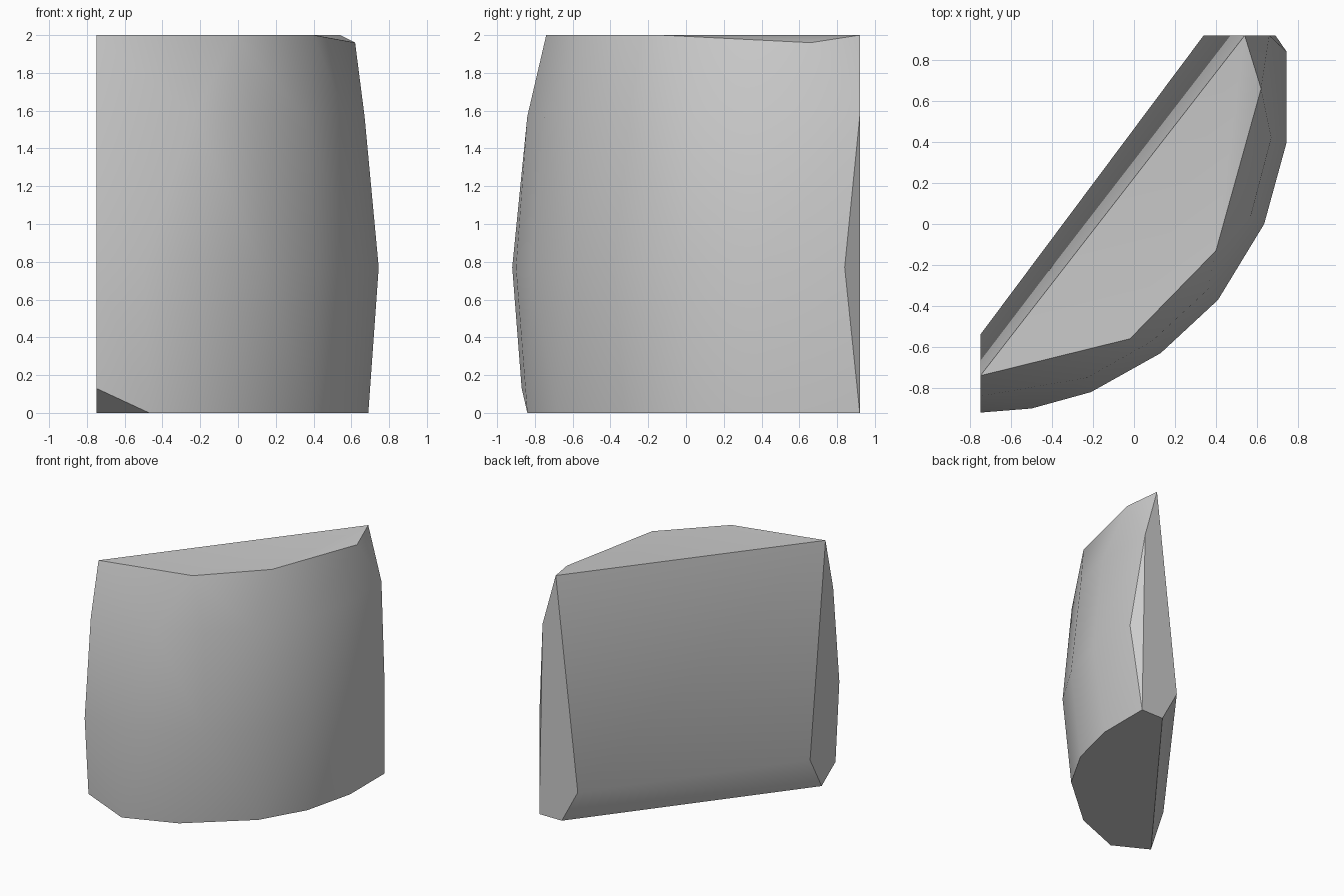
import bpy
import bmesh
import math

cube = bpy.data.objects.get("Cube")
if cube:
    bpy.data.objects.remove(cube, do_unlink=True)

# Plain grey stone
stone = bpy.data.materials.new("stone_grey")
stone.use_nodes = True
colour = (0.6, 0.6, 0.6, 1.0)
stone.diffuse_color = colour
for node in stone.node_tree.nodes:
    if node.type == "BSDF_PRINCIPLED":
        node.inputs["Base Color"].default_value = colour

# Outlines of the bulging front at each height, from the right end to the left end
rings = {
    2.0: [(-0.75, -0.74), (-0.02, -0.56), (0.40, -0.13), (0.54, 0.92)],
    1.57: [(-0.75, -0.84), (-0.23, -0.75), (0.09, -0.57), (0.36, -0.32),
           (0.57, 0.04), (0.67, 0.42), (0.66, 0.92)],
    0.77: [(-0.75, -0.92), (-0.50, -0.90), (-0.21, -0.82), (0.13, -0.63),
           (0.41, -0.37), (0.635, 0.0), (0.745, 0.40), (0.745, 0.84)],
    0.0: [(-0.47, -0.84), (-0.06, -0.68), (0.39, -0.29), (0.59, 0.06),
          (0.69, 0.47), (0.69, 0.92)],
}
points = [(x, y, z) for z, ring in rings.items() for x, y in ring]

# Chipped top and bottom corners
points += [(0.62, 0.66, 1.96), (-0.75, -0.87, 0.13)]

# Straight back cut, tucked in at its foot
points += [(-0.75, -0.54, 0.27), (0.34, 0.92, 0.27),
           (-0.75, -0.69, 0.0), (0.485, 0.92, 0.0)]

# Wrap the outlines in one convex chunk
bm = bmesh.new()
for p in points:
    bm.verts.new(p)
hull = bmesh.ops.convex_hull(bm, input=bm.verts[:])
loose = [v for v in bm.verts if not v.link_faces]
bmesh.ops.delete(bm, geom=loose, context="VERTS")
bmesh.ops.dissolve_limit(bm, angle_limit=math.radians(1.5),
                         verts=bm.verts[:], edges=bm.edges[:])
bmesh.ops.recalc_face_normals(bm, faces=bm.faces[:])

mesh = bpy.data.meshes.new("stone_chunk")
bm.to_mesh(mesh)
bm.free()
mesh.materials.append(stone)
chunk = bpy.data.objects.new("stone_chunk", mesh)
bpy.context.collection.objects.link(chunk)

# Smooth the bulge and keep the cut edges crisp
bpy.ops.object.select_all(action="DESELECT")
chunk.select_set(True)
bpy.context.view_layer.objects.active = chunk
bpy.ops.object.shade_smooth_by_angle(angle=math.radians(30))
